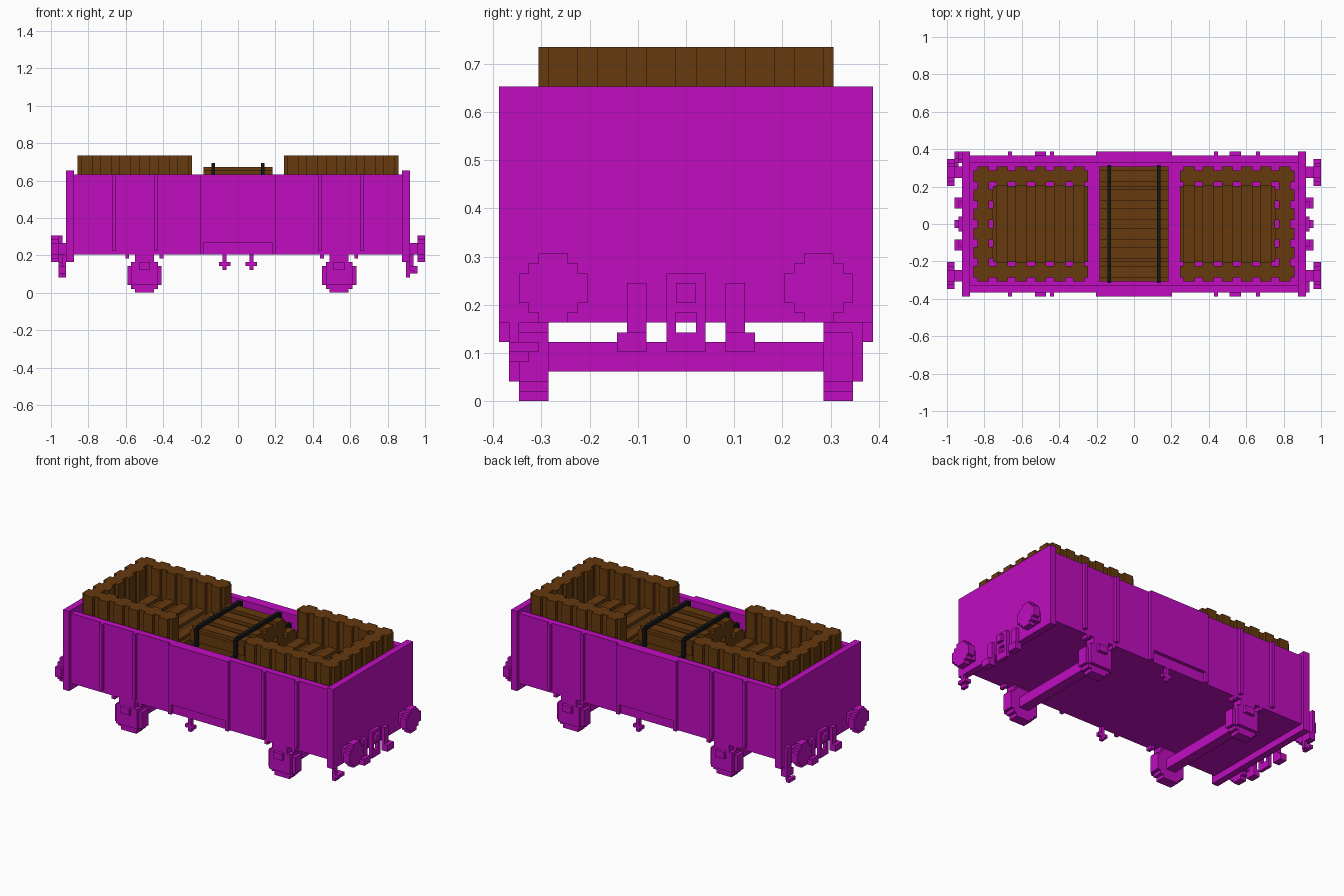
import bpy, bmesh

cube = bpy.data.objects.get("Cube")
if cube:
    bpy.data.objects.remove(cube, do_unlink=True)

U = 1 / 49  # size of one block


def material(name, rgb):
    m = bpy.data.materials.new(name)
    m.use_nodes = True
    m.diffuse_color = (*rgb, 1)
    bsdf = next(n for n in m.node_tree.nodes if n.type == 'BSDF_PRINCIPLED')
    bsdf.inputs["Base Color"].default_value = (*rgb, 1)
    return m


MAGENTA = material("magenta_paint", (0.533, 0.004, 0.533))
BROWN = material("brown_wood", (0.133, 0.042, 0.0045))
BLACK = material("black_strap", (0.008, 0.008, 0.009))

PLACE = {'x': lambda u, v, a: (a, u, v),
         'y': lambda u, v, a: (u, a, v),
         'z': lambda u, v, a: (u, v, a)}


def box(x0, x1, y0, y1, z0, z1):
    return ([(x0, y0), (x1, y0), (x1, y1), (x0, y1)], 'z', z0, z1)


def stepped(cu, v0, half_widths, axis, a0, a1):
    """Prism whose outline is stacked rows of the given half widths."""
    right = []
    for i, h in enumerate(half_widths):
        right += [(h, v0 + i), (h, v0 + i + 1)]
    # drop points inside straight runs
    right = [p for i, p in enumerate(right)
             if i in (0, len(right) - 1)
             or not right[i - 1][0] == p[0] == right[i + 1][0]]
    pts = [(cu + h, v) for h, v in right] + [(cu - h, v) for h, v in reversed(right)]
    return (pts, axis, a0, a1)


def part(name, mat, prisms):
    """One object made of extruded outlines, measured in blocks."""
    bm = bmesh.new()
    for pts, axis, a0, a1 in prisms:
        put = PLACE[axis]
        lo = [bm.verts.new([c * U for c in put(u, v, a0)]) for u, v in pts]
        hi = [bm.verts.new([c * U for c in put(u, v, a1)]) for u, v in pts]
        bm.faces.new(lo[::-1])
        bm.faces.new(hi)
        for i in range(len(pts)):
            j = (i + 1) % len(pts)
            bm.faces.new((lo[i], lo[j], hi[j], hi[i]))
    bmesh.ops.recalc_face_normals(bm, faces=bm.faces)
    me = bpy.data.meshes.new(name)
    bm.to_mesh(me)
    bm.free()
    me.materials.append(mat)
    ob = bpy.data.objects.new(name, me)
    bpy.context.collection.objects.link(ob)
    return ob


def span(side, a, b):
    """Mirror the interval a..b to the given side."""
    return (a, b) if side > 0 else (-b, -a)


LOG = [1.5, 2.5, 2.5, 2.5, 1.5]

# Wagon body
part("floor", MAGENTA, [box(-43, 43, -16, 16, 10, 12)])
for s, word in ((-1, "front"), (1, "back")):
    part(word + "_side_wall", MAGENTA, [box(-43, 43, *span(s, 16, 18), 10, 31)])
    part(word + "_ribs", MAGENTA,
         [box(x, x + 1, *span(s, 18, 19), 11, 31) for x in (-33, -22, 21, 32)])
    # Side door with a recess along its foot
    y = span(s, 18, 19)
    part(word + "_door", MAGENTA, [box(-10, 10, *y, 13, 31),
                                   box(-10, -9, *y, 10, 13),
                                   box(9, 10, *y, 10, 13)])
    # Hanging foot step under the door
    c = 3.5 * s
    y = span(s, 17, 18)
    part(word + "_hanger", MAGENTA, [box(c - .5, c + .5, *y, 6, 10),
                                     box(c - 1.5, c + 1.5, *y, 7, 8)])

# Ends with buffers and couplings
for s, word in ((-1, "right"), (1, "left")):
    part(word + "_end_wall", MAGENTA, [box(*span(s, 43, 45), -19, 19, 8, 32)])
    for y in (-13.5, 13.5):
        part(word + "_buffer", MAGENTA, [
            box(*span(s, 45, 47), y - 1.5, y + 1.5, 10, 13),
            stepped(y, 8, [1.5, 2.5, 3.5, 3.5, 3.5, 2.5, 1.5], 'x', *span(s, 47, 49))])
    x1, x2 = span(s, 45, 46), span(s, 45, 47)
    part(word + "_coupling", MAGENTA, [
        box(*x1, -2, 2, 9, 13), box(*x2, -1, 1, 10, 12),
        box(*x1, -2, -1, 5, 9), box(*x1, 1, 2, 5, 9),
        box(*x1, -1, 1, 5, 7)])
    part(word + "_hoses", MAGENTA,
         [box(*x1, *span(t, 4, 6), 5, 12) for t in (-1, 1)] +
         [box(*x2, *span(t, 4, 7), 5, 7) for t in (-1, 1)])

# Corner hand levers
part("front_lever", MAGENTA, [box(44, 45, -18, -17, 4, 8),
                              box(44, 46, -18, -15, 5, 6),
                              box(44, 45, -17, -16, 4, 5)])
part("back_lever", MAGENTA, [box(-46, -45, 16, 17, 4, 10),
                             box(-47, -45, 16, 19, 6, 8),
                             box(-47, -46, 17, 19, 8, 15),
                             box(-47, -46, 15, 18, 4, 5)])

# Wheelsets
for cx, word in ((-24.5, "right"), (26.5, "left")):
    part(word + "_axle", MAGENTA, [box(cx - 1.5, cx + 1.5, -14, 14, 3, 6)])
    for s in (-1, 1):
        part(word + "_wheel", MAGENTA, [
            stepped(cx, 0, [2.5, 3.5, 4.5, 4.5, 4.5, 4.5, 4.5, 3.5, 2.5],
                    'y', *span(s, 14, 17))])
        part(word + "_axle_box", MAGENTA, [
            box(cx - 3.5, cx + 3.5, *span(s, 17, 18), 2, 8),
            box(cx - 2.5, cx + 2.5, *span(s, 15, 18), 8, 10),
            box(cx - 1.5, cx + 1.5, *span(s, 18, 19), 6, 8),
            box(cx - 5, cx - 4, *span(s, 16, 18), 9, 10),
            box(cx + 4, cx + 5, *span(s, 16, 18), 9, 10)])

# Log loads: upright logs on three sides, lying logs in the middle
for s, word in ((-1, "right"), (1, "left")):
    spots = [(s * (14.5 + 5 * i), y) for i in range(6) for y in (-12.5, 12.5)]
    spots += [(s * 39.5, -7.5 + 5 * i) for i in range(4)]
    part(word + "_upright_logs", BROWN,
         [stepped(x, y - 2.5, LOG, 'z', 12, 36) for x, y in spots])
    part(word + "_lying_logs", BROWN,
         [stepped(s * (14.5 + 5 * i), z, LOG, 'y', -10, 10)
          for i in range(5) for z in (13, 18, 23)])

# Strapped log stack, narrower in its top row
part("centre_logs", BROWN,
     [stepped(-12.5 + 5 * i, z, LOG, 'x', -9, 9) for i in range(6) for z in (13, 18, 23)] +
     [stepped(-7.5 + 5 * i, 28, LOG, 'x', -9, 9) for i in range(4)])
for x in (-7, 6):
    strap = [box(x, x + 1, -10, 10, 33, 34)]
    for s in (-1, 1):
        strap += [box(x, x + 1, *span(s, 10, 11), 28, 33.5),
                  box(x, x + 1, *span(s, 10, 15), 28, 29),
                  box(x, x + 1, *span(s, 15, 15.5), 12, 28.5)]
    part("strap", BLACK, strap)
